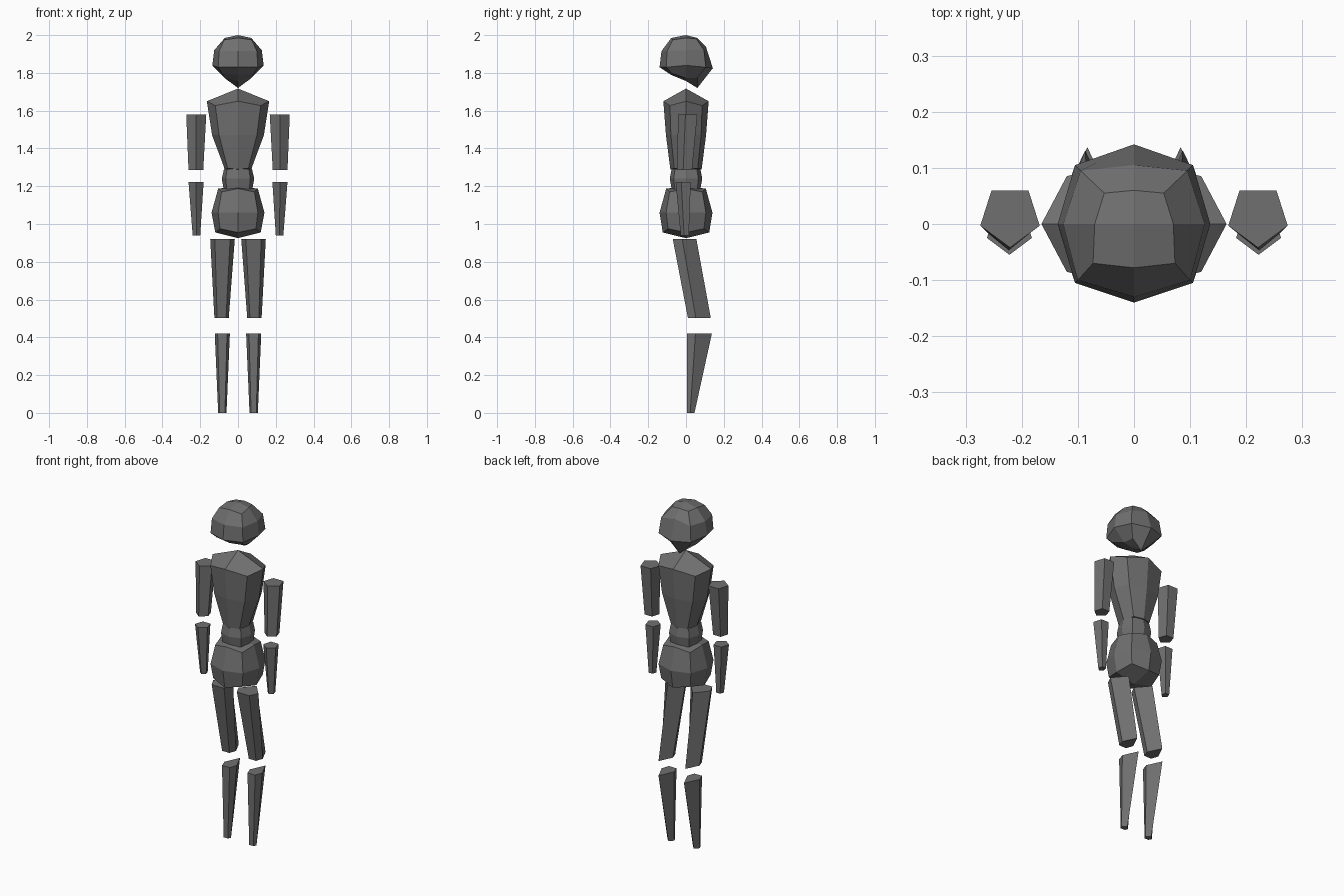
import bpy, bmesh

if "Cube" in bpy.data.objects:
    bpy.data.objects.remove(bpy.data.objects["Cube"])

grey = bpy.data.materials.new("dark_grey")
grey.diffuse_color = (0.16, 0.16, 0.16, 1)
grey.use_nodes = True
grey.node_tree.nodes["Principled BSDF"].inputs["Base Color"].default_value = grey.diffuse_color


def loft(name, loops, bottom=None, top=None):
    """Skin equal-length loops from bottom to top; cap with a centre point or a flat face."""
    bm = bmesh.new()
    rows = [[bm.verts.new(p) for p in loop] for loop in loops]
    n = len(rows[0])
    for a, b in zip(rows, rows[1:]):
        for i in range(n):
            j = (i + 1) % n
            bm.faces.new((a[i], a[j], b[j], b[i]))
    for row, z in ((rows[0], bottom), (rows[-1], top)):
        if z is None:
            bm.faces.new(row)
        else:
            # blocky cap: four quads meeting at the centre
            c = bm.verts.new((0, 0, z))
            for i in range(0, n, 2):
                bm.faces.new((row[i], row[i + 1], row[(i + 2) % n], c))
    bmesh.ops.recalc_face_normals(bm, faces=bm.faces)
    mesh = bpy.data.meshes.new(name)
    bm.to_mesh(mesh)
    bm.free()
    mesh.materials.append(grey)
    obj = bpy.data.objects.new(name, mesh)
    bpy.context.collection.objects.link(obj)


def octagon(x, y, z, cx, cy, cz):
    """Ring of eight: axis points at height z, corner points at height cz."""
    return [(x, 0, z), (cx, cy, cz), (0, y, z), (-cx, cy, cz),
            (-x, 0, z), (-cx, -cy, cz), (0, -y, z), (cx, -cy, cz)]


def mirrored(right):
    """Five right-half points, front to back, completed across x = 0."""
    return right + [(-x, y, z) for x, y, z in right[3:0:-1]]


def pentagon(cx, z, half, flat, tip, side):
    """Five-sided section: flat edge at y = flat, point at y = tip, widest at y = side."""
    f = half * 0.62
    return [(cx - f, flat, z), (cx + f, flat, z), (cx + half, side, z),
            (cx, tip, z), (cx - half, side, z)]


# Head
loft("head", [
    mirrored([(0, -.08, 1.79), (.085, -.075, 1.798), (.07, 0, 1.772), (.06, .06, 1.775), (0, .06, 1.72)]),
    mirrored([(0, -.14, 1.83), (.105, -.105, 1.83), (.136, 0, 1.84), (.105, .105, 1.83), (0, .142, 1.825)]),
    mirrored([(0, -.13, 1.915), (.1, -.1, 1.915), (.126, 0, 1.92), (.095, .095, 1.92), (0, .105, 1.94)]),
    mirrored([(0, -.078, 1.985), (.073, -.07, 1.975), (.07, 0, 1.985), (.053, .055, 1.98), (0, .06, 1.985)]),
], bottom=1.757, top=2.0)

# Torso
loft("torso", [
    octagon(.07, .083, 1.29, .055, .062, 1.295),
    octagon(.137, .106, 1.47, .1, .08, 1.47),
    octagon(.165, .12, 1.65, .12, .085, 1.627),
], bottom=1.28, top=1.717)

# Waist
loft("waist", [
    octagon(.075, .075, 1.18, .06, .06, 1.185),
    octagon(.086, .086, 1.24, .065, .065, 1.24),
    octagon(.073, .075, 1.295, .058, .058, 1.29),
], bottom=1.17, top=1.3)

# Hips
loft("hips", [
    octagon(.12, .123, .955, .095, .095, .975),
    octagon(.14, .14, 1.06, .105, .105, 1.06),
    octagon(.105, .105, 1.187, .087, .087, 1.17),
], bottom=.925, top=1.2)

# Limbs, mirrored left and right
for label, s in (("right", 1), ("left", -1)):
    loft(label + "_upper_arm", [
        pentagon(s * .223, 1.285, .039, .032, -.047, -.015),
        pentagon(s * .221, 1.58, .053, .06, -.042, -.003)])
    loft(label + "_forearm", [
        pentagon(s * .22, .94, .02, .015, -.028, -.01),
        pentagon(s * .222, 1.222, .04, .025, -.055, -.025)])
    loft(label + "_thigh", [
        pentagon(s * .087, .503, .038, .01, .131, .052),
        pentagon(s * .082, .92, .065, -.07, .055, -.02)])
    loft(label + "_shin", [
        pentagon(s * .083, 0, .022, .005, .045, .022),
        pentagon(s * .083, .42, .04, .005, .137, .05)])
